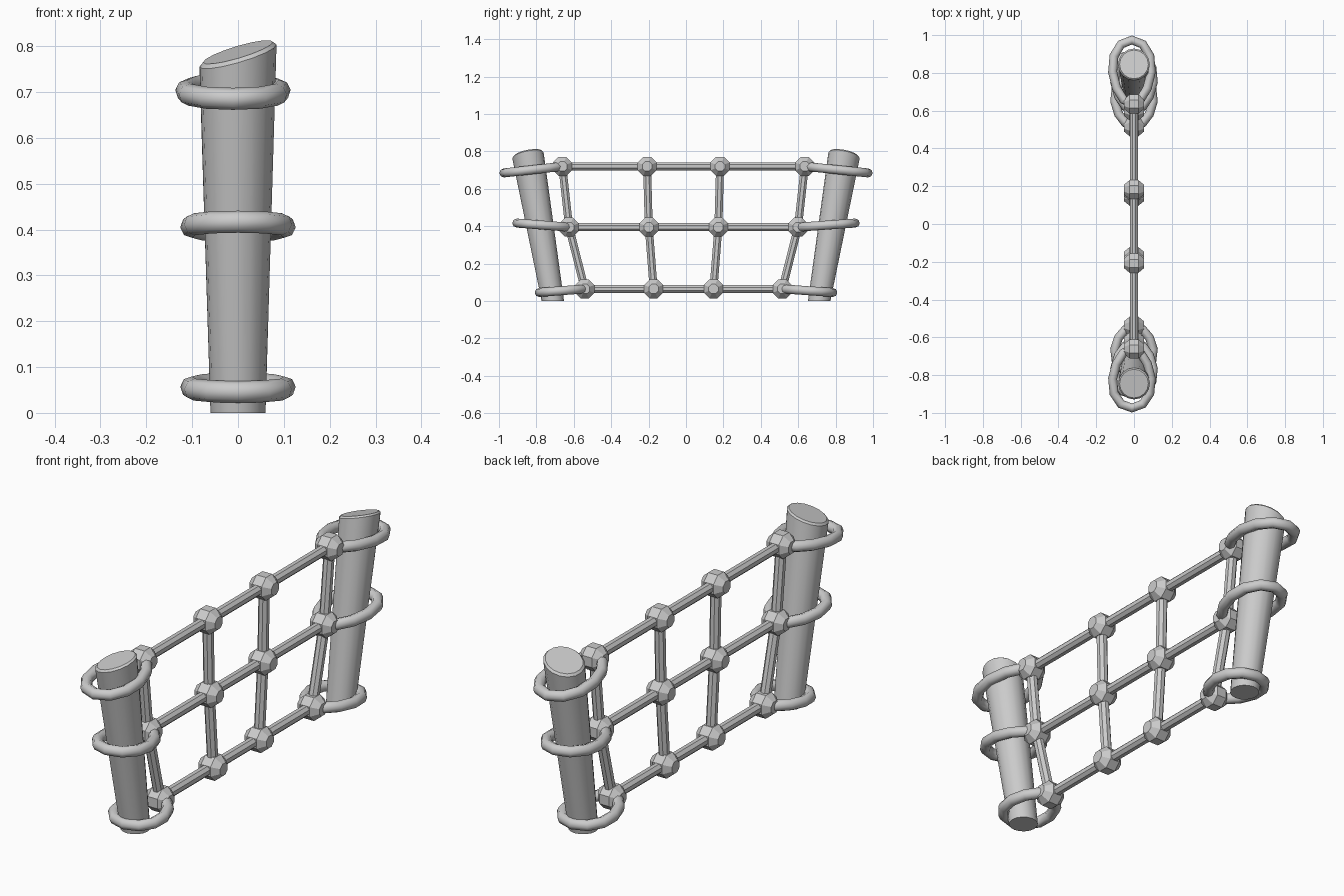
import bpy, bmesh, math
from mathutils import Vector, Matrix

cube = bpy.data.objects.get("Cube")
if cube:
    bpy.data.objects.remove(cube, do_unlink=True)

grey = bpy.data.materials.new("plain_grey")
grey.use_nodes = True
colour = (0.6, 0.6, 0.6, 1)
grey.diffuse_color = colour
grey.node_tree.nodes["Principled BSDF"].inputs["Base Color"].default_value = colour


def add_object(name, bm, smooth=False):
    bmesh.ops.recalc_face_normals(bm, faces=bm.faces)
    mesh = bpy.data.meshes.new(name)
    bm.to_mesh(mesh)
    bm.free()
    mesh.materials.append(grey)
    obj = bpy.data.objects.new(name, mesh)
    bpy.context.collection.objects.link(obj)
    if smooth:
        bpy.ops.object.select_all(action="DESELECT")
        obj.select_set(True)
        bpy.context.view_layer.objects.active = obj
        bpy.ops.object.shade_smooth_by_angle(angle=math.radians(35))
    return obj


# Leaning tapered post with a slanted, softened top
def post(name, side):
    bm = bmesh.new()
    bmesh.ops.create_cone(bm, cap_ends=True, segments=16, radius1=0.06, radius2=0.084, depth=1)
    top = []
    for v in bm.verts:
        if v.co.z > 0:
            x, y = v.co.x, v.co.y
            v.co.z = 0.787 + 0.29 * x - 0.18 * side * y
            v.co.y += side * 0.845
            top.append(v)
        else:
            v.co.z = 0
            v.co.y += side * 0.712
    rim = [e for e in bm.edges if all(v in top for v in e.verts)]
    bmesh.ops.bevel(bm, geom=rim, offset=0.008, segments=1, affect="EDGES")
    add_object(name, bm, True)


# Egg-shaped rope loop running from a net corner around the post
def loop(name, inner, outer, shift):
    centre, half = (inner + outer) / 2, (outer - inner) / 2
    curve = bpy.data.curves.new(name, "CURVE")
    curve.dimensions = "3D"
    curve.bevel_depth = 0.024
    curve.bevel_resolution = 2
    spline = curve.splines.new("POLY")
    count = 12
    spline.points.add(count - 1)
    for i, point in enumerate(spline.points):
        a = math.tau * i / count
        p = centre + half * math.cos(a)
        p.x += 0.102 * math.sin(a) * (1 + 0.15 * math.cos(a)) + shift
        point.co = (*p, 1)
    spline.use_cyclic_u = True
    curve.materials.append(grey)
    obj = bpy.data.objects.new(name, curve)
    bpy.context.collection.objects.link(obj)
    bpy.ops.object.select_all(action="DESELECT")
    obj.select_set(True)
    bpy.context.view_layer.objects.active = obj
    bpy.ops.object.convert(target="MESH")


# Straight eight-sided rope between two knots
def rope(name, a, b):
    bm = bmesh.new()
    bmesh.ops.create_cone(bm, cap_ends=True, segments=8, radius1=0.023, radius2=0.023,
                          depth=(b - a).length)
    bm.transform(Matrix.Rotation(math.pi / 8, 4, "Z"))
    turn = (b - a).to_track_quat("Z", "X").to_matrix().to_4x4()
    bm.transform(Matrix.Translation((a + b) / 2) @ turn)
    add_object(name, bm)


# Faceted knot: a short drum with wide chamfers, its axis across the net
def knot(name, p):
    bm = bmesh.new()
    for sign in (-1, 1):
        ends = bmesh.ops.create_cone(bm, cap_ends=True, segments=8, radius1=0.055,
                                     radius2=0.028, depth=0.03)["verts"]
        bmesh.ops.translate(bm, verts=ends, vec=(0, 0, 0.038))
        if sign < 0:
            bmesh.ops.rotate(bm, verts=ends, matrix=Matrix.Rotation(math.pi, 3, "X"))
    inner = [f for f in bm.faces if all(abs(v.co.z) < 0.03 for v in f.verts)]
    bmesh.ops.bridge_loops(bm, edges=list({e for f in inner for e in f.edges}))
    bmesh.ops.delete(bm, geom=inner, context="FACES_ONLY")
    bm.transform(Matrix.Translation(p) @ Matrix.Rotation(math.pi / 2, 4, "Y")
                 @ Matrix.Rotation(math.pi / 8, 4, "Z"))
    add_object(name, bm)


post("front_post", -1)
post("back_post", 1)

# Net levels: name, height, outer and inner knot distance, loop reach, loop height, loop shift
levels = [
    ("bottom", 0.065, 0.528, 0.16, 0.785, 0.046, 0.0),
    ("middle", 0.395, 0.612, 0.186, 0.905, 0.417, 0.0),
    ("top", 0.72, 0.648, 0.195, 0.974, 0.685, -0.011),
]
net_offset = -0.013
rows = []
for name, z, wide, narrow, reach, loop_z, shift in levels:
    row = [Vector((0, y + net_offset, z)) for y in (-wide, -narrow, narrow, wide)]
    rows.append(row)
    for i, p in enumerate(row):
        knot(f"{name}_knot_{i + 1}", p)
    for i in range(3):
        rope(f"{name}_rope_{i + 1}", row[i], row[i + 1])
    loop(f"{name}_front_loop", row[0], Vector((0, -reach, loop_z)), shift)
    loop(f"{name}_back_loop", row[3], Vector((0, reach, loop_z)), shift)

# Upright ropes joining the levels
for lower, upper, label in ((rows[0], rows[1], "lower"), (rows[1], rows[2], "upper")):
    for i in range(4):
        rope(f"{label}_upright_{i + 1}", lower[i], upper[i])
